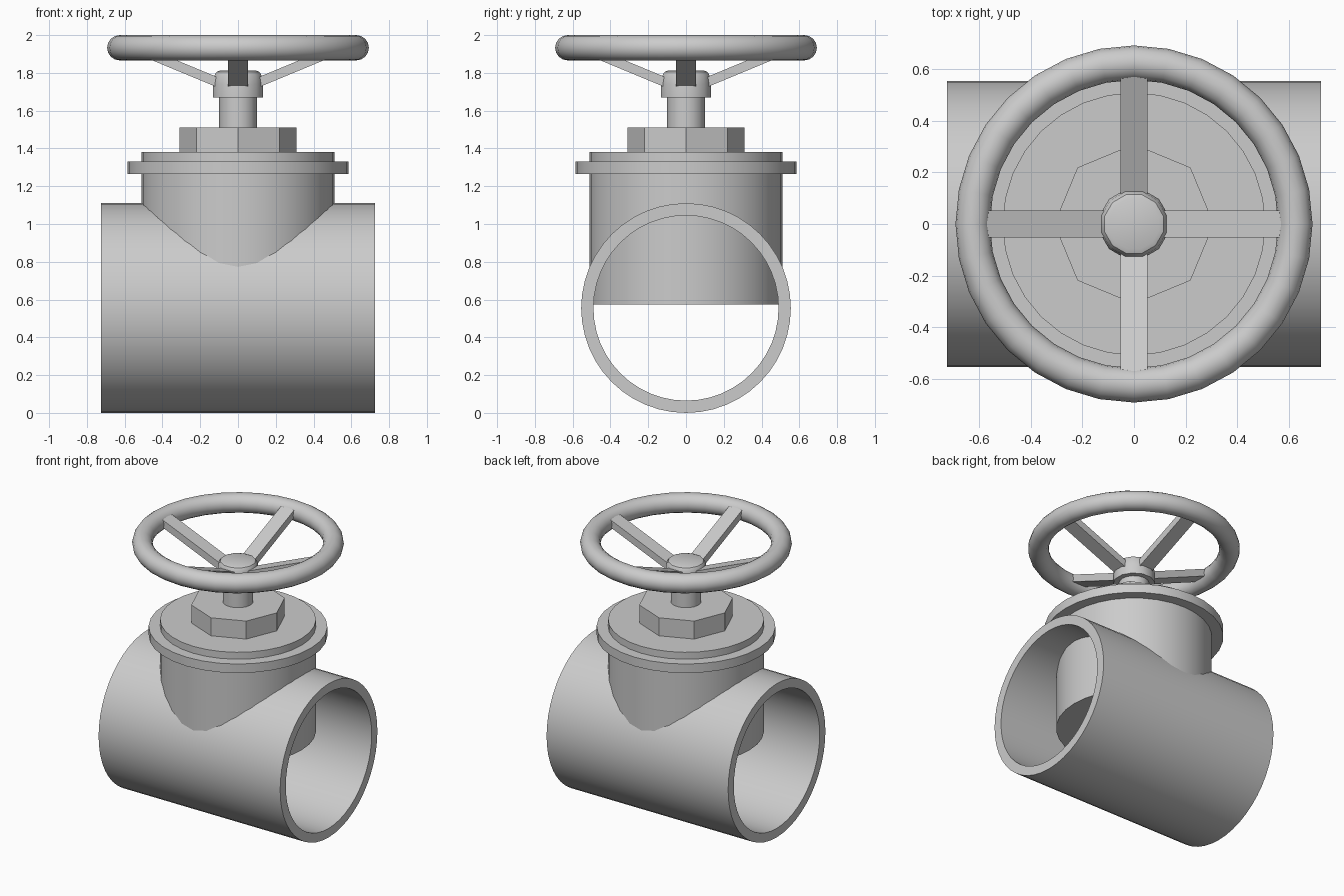
import bpy, bmesh, math
from mathutils import Matrix, Vector

if "Cube" in bpy.data.objects:
    bpy.data.objects.remove(bpy.data.objects["Cube"])


def finish(name, bm, angle=35):
    bmesh.ops.recalc_face_normals(bm, faces=bm.faces[:])
    me = bpy.data.meshes.new(name)
    bm.to_mesh(me)
    bm.free()
    ob = bpy.data.objects.new(name, me)
    bpy.context.collection.objects.link(ob)
    bpy.ops.object.select_all(action='DESELECT')
    ob.select_set(True)
    bpy.context.view_layer.objects.active = ob
    bpy.ops.object.shade_smooth_by_angle(angle=math.radians(angle))
    return ob


def lathe(name, profile, n, closed=False, matrix=None, angle=35, phase=0.0):
    """Revolve (radius, z) points round z; open profiles get end caps."""
    bm = bmesh.new()
    rings = [[bm.verts.new((r * math.cos(phase + math.tau * i / n),
                            r * math.sin(phase + math.tau * i / n), z))
              for i in range(n)] for r, z in profile]
    pairs = list(zip(rings, rings[1:]))
    if closed:
        pairs.append((rings[-1], rings[0]))
    else:
        bm.faces.new(rings[0])
        bm.faces.new(rings[-1])
    for a, b in pairs:
        for i in range(n):
            j = (i + 1) % n
            bm.faces.new((a[i], a[j], b[j], b[i]))
    if matrix:
        bm.transform(matrix)
    return finish(name, bm, angle)


# Horizontal open pipe
along_x = Matrix.Translation((0, 0, 0.555)) @ Matrix.Rotation(math.pi / 2, 4, 'Y')
lathe("pipe", [(0.555, -0.725), (0.555, 0.725), (0.49, 0.725), (0.49, -0.725)],
      48, closed=True, matrix=along_x)

# Vertical bonnet with its flange
lathe("bonnet", [(0.51, 0.573), (0.51, 1.265), (0.585, 1.265), (0.585, 1.33),
                 (0.51, 1.33), (0.51, 1.38)], 32)

# Eight-sided nut, stem and hub
lathe("packing_nut", [(0.31, 1.37), (0.31, 1.51)], 8, angle=20)
lathe("stem", [(0.10, 1.50), (0.10, 1.70)], 16)
lathe("hub", [(0.137, 1.67), (0.137, 1.74), (0.13, 1.785), (0.118, 1.805),
              (0.10, 1.812)], 12, phase=math.pi / 12)

# Handwheel rim
lathe("handwheel_rim", [(0.626 + 0.067 * math.cos(math.tau * i / 16),
                         1.933 + 0.067 * math.sin(math.tau * i / 16))
                        for i in range(16)], 32, closed=True, angle=60)

# Four rising spokes
for k in range(4):
    bm = bmesh.new()
    bmesh.ops.create_cube(bm, size=1)
    start, end = Vector((0.06, 0, 1.73)), Vector((0.59, 0, 1.95))
    d = end - start
    bm.transform(Matrix.Rotation(k * math.pi / 2, 4, 'Z')
                 @ Matrix.Translation((start + end) / 2)
                 @ Matrix.Rotation(-math.atan2(d.z, d.x), 4, 'Y')
                 @ Matrix.Diagonal((d.length, 0.105, 0.05, 1)))
    finish(f"spoke_{k + 1}", bm)
